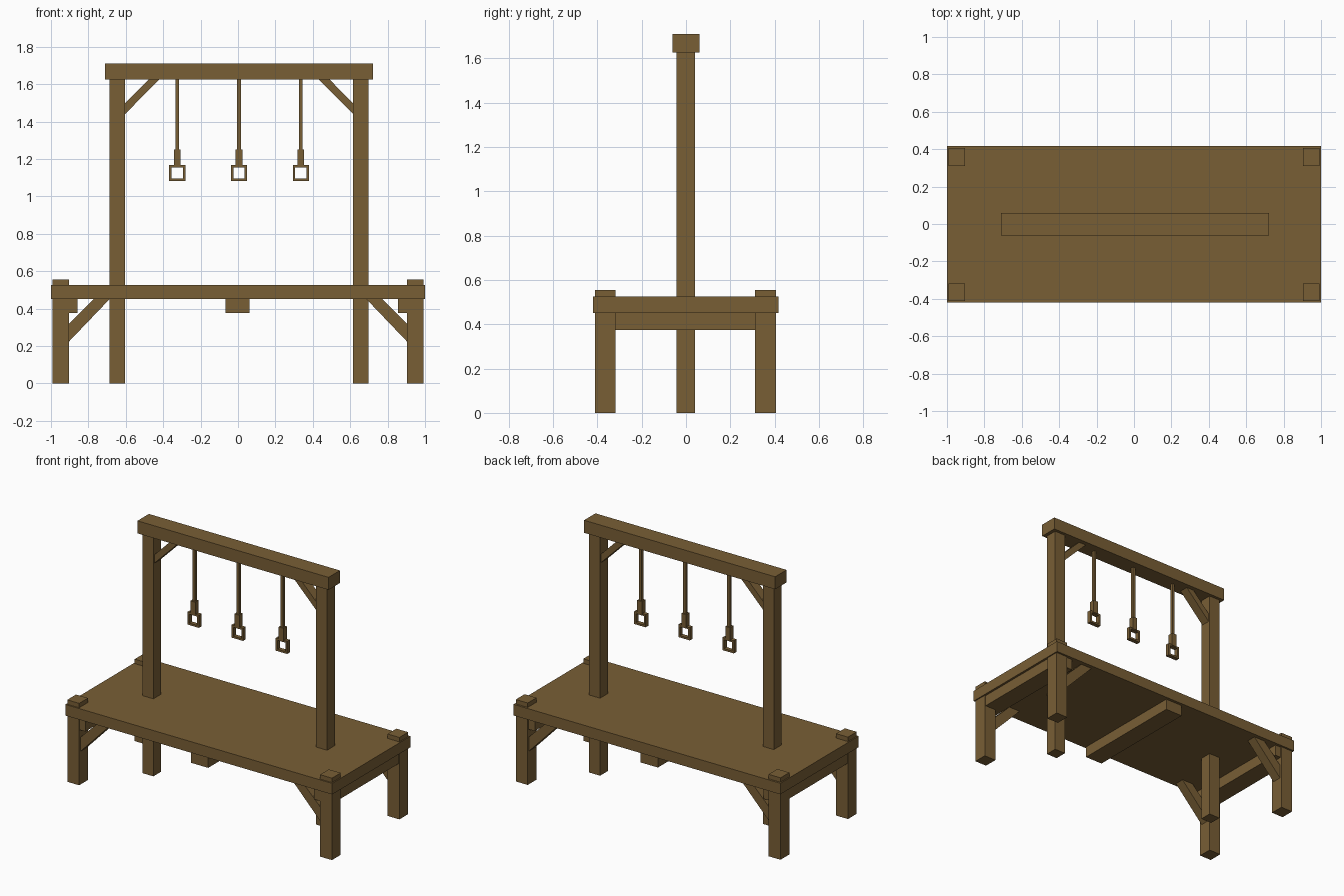
import bpy, bmesh

if "Cube" in bpy.data.objects:
    bpy.data.objects.remove(bpy.data.objects["Cube"])

wood = bpy.data.materials.new("brown wood")
wood.diffuse_color = (0.19, 0.113, 0.036, 1)
wood.use_nodes = True
wood.node_tree.nodes["Principled BSDF"].inputs["Base Color"].default_value = wood.diffuse_color


def finish(name, bm):
    bmesh.ops.recalc_face_normals(bm, faces=bm.faces)
    me = bpy.data.meshes.new(name)
    bm.to_mesh(me)
    bm.free()
    me.materials.append(wood)
    ob = bpy.data.objects.new(name, me)
    bpy.context.collection.objects.link(ob)
    return ob


def box(name, x0, x1, y0, y1, z0, z1):
    bm = bmesh.new()
    bmesh.ops.create_cube(bm, size=1)
    for v in bm.verts:
        v.co = (x1 if v.co.x > 0 else x0, y1 if v.co.y > 0 else y0, z1 if v.co.z > 0 else z0)
    return finish(name, bm)


def prism(name, pts, y0, y1):
    # xz profile extruded along y
    bm = bmesh.new()
    f = bm.faces.new([bm.verts.new((x, y0, z)) for x, z in pts])
    r = bmesh.ops.extrude_face_region(bm, geom=[f])
    for v in r["geom"]:
        if isinstance(v, bmesh.types.BMVert):
            v.co.y = y1
    return finish(name, bm)


# Platform and the three joists below it
box("platform", -1, 1, -0.42, 0.418, 0.45, 0.525)
for n, x in (("left", -0.923), ("middle", -0.003), ("right", 0.92)):
    box(n + "_joist", x - 0.065, x + 0.065, -0.408, 0.398, 0.375, 0.452)

# Corner legs with diagonal braces
for n, s in (("left", -1), ("right", 1)):
    for m, yc in (("front", -0.364), ("back", 0.358)):
        xs = sorted((s * 0.903, s * 0.992))
        box(f"{m}_{n}_leg", *xs, yc - 0.047, yc + 0.047, 0, 0.555)
        prism(f"{m}_{n}_leg_brace",
              [(s * x, z) for x, z in ((0.905, 0.222), (0.905, 0.318), (0.77, 0.452), (0.685, 0.452))],
              yc - 0.033, yc + 0.033)

# Upright posts, top beam and upper braces
C = 0.006
for n, s in (("left", -1), ("right", 1)):
    xs = sorted((C + s * 0.61, C + s * 0.692))
    box(n + "_post", *xs, -0.043, 0.04, 0, 1.63)
    prism(n + "_post_brace",
          [(C + s * x, z) for x, z in ((0.612, 1.438), (0.612, 1.495), (0.481, 1.627), (0.424, 1.627))],
          -0.033, 0.03)
box("top_beam", -0.71, 0.722, -0.062, 0.06, 1.625, 1.71)

# Hanging ropes, each with a knot and a square loop
for i, x in enumerate((-0.325, 0.005, 0.336)):
    box(f"rope_{i + 1}", x - 0.01, x + 0.01, -0.011, 0.009, 1.24, 1.63)
    box(f"knot_{i + 1}", x - 0.018, x + 0.018, -0.019, 0.017, 1.16, 1.25)
    a, b = 0.043, 0.03
    zc = 1.124
    for part, d in (("bottom", (-a, a, -a, -b)), ("top", (-a, a, b, a)),
                    ("left", (-a, -b, -b, b)), ("right", (b, a, -b, b))):
        box(f"loop_{i + 1}_{part}", x + d[0], x + d[1], -0.015, 0.013, zc + d[2], zc + d[3])
